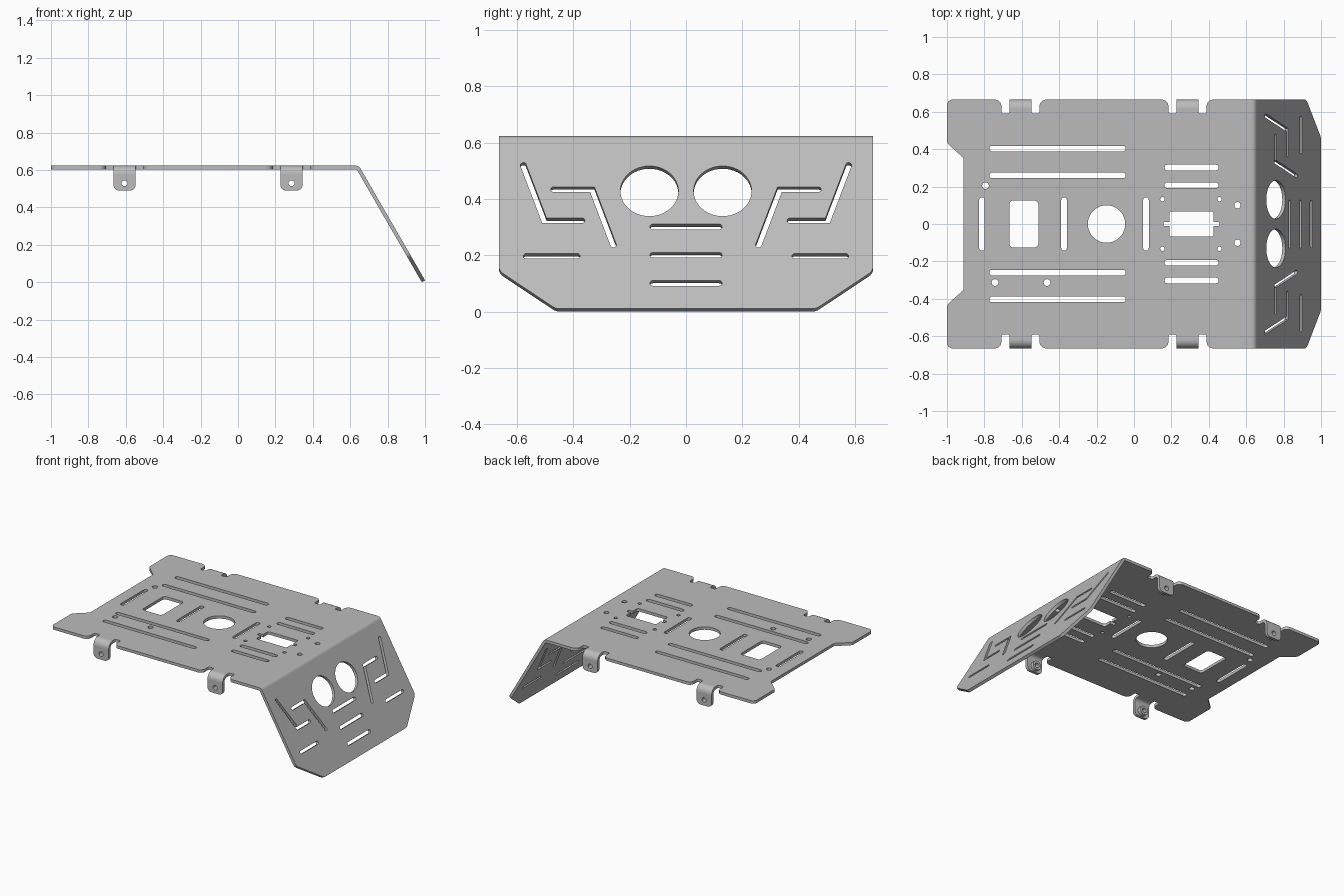
import bpy, bmesh
from math import sin, cos, tan, pi, radians, hypot
from mathutils import Matrix, Vector

cube = bpy.data.objects.get("Cube")
if cube:
    bpy.data.objects.remove(cube)

metal = bpy.data.materials.new("grey metal")
metal.use_nodes = True
GREY = (0.5, 0.5, 0.5, 1)
metal.diffuse_color = GREY
metal.node_tree.nodes["Principled BSDF"].inputs["Base Color"].default_value = GREY

T = 0.02                  # sheet thickness
TOP = 0.623               # deck top height
HALF = 0.665              # half width
SLOPE = radians(60)
BEND = 0.03               # outer radius of main bend
TAB_BEND = 0.045          # outer radius of tab bends
TABS = (-0.607, 0.286)
TAB_HALF, NOTCH_HALF, NOTCH_Y = 0.059, 0.102, 0.591


# ---- 2D shape helpers ----
def arc(c, r, a0, a1, n=8):
    return [(c[0] + r * cos(a0 + (a1 - a0) * i / n),
             c[1] + r * sin(a0 + (a1 - a0) * i / n)) for i in range(n + 1)]


def circle(x, y, r, n=32):
    return arc((x, y), r, 0, 2 * pi, n)[:-1]


def rounded(corners, n=6):
    """Polygon from (x, y, radius) corners, each filleted."""
    out = []
    for i, (x, y, r) in enumerate(corners):
        p = Vector((x, y))
        if r == 0:
            out.append((x, y))
            continue
        a = (Vector(corners[i - 1][:2]) - p).normalized()
        b = (Vector(corners[(i + 1) % len(corners)][:2]) - p).normalized()
        half = a.angle(b) / 2
        c = p + (a + b).normalized() * r / sin(half)
        start = p + a * r / tan(half) - c
        end = p + b * r / tan(half) - c
        sweep = start.angle_signed(end)
        for k in range(n + 1):
            v = Matrix.Rotation(-sweep * k / n, 2) @ start
            out.append(tuple(c + v))
    return out


def box(x0, x1, y0, y1, r):
    return rounded([(x0, y0, r), (x1, y0, r), (x1, y1, r), (x0, y1, r)])


def stroke(path, w):
    """Round-ended slot of width w along a polyline."""
    pts = [Vector(p) for p in path]
    left, right = [], []
    for i, p in enumerate(pts):
        dirs = [(pts[j + 1] - pts[j]).normalized()
                for j in (i - 1, i) if 0 <= j < len(pts) - 1]
        d = sum(dirs, Vector((0, 0))).normalized()
        k = w / 2 / d.dot(dirs[0])
        nrm = Vector((-d.y, d.x)) * k
        ext = Vector((0, 0))
        if i == 0:
            ext = -d * w / 2
        elif i == len(pts) - 1:
            ext = d * w / 2
        left.append(p + nrm + ext)
        right.append(p - nrm + ext)
    r = w * 0.48
    ends = (left[0], left[-1], right[0], right[-1])
    return rounded([(*p, r if p in ends else 0) for p in left + right[::-1]])


# ---- sheet builder: outline with holes, given thickness and placement ----
def frame(u, v, origin):
    u, v = Vector(u), Vector(v)
    m = Matrix((u, v, u.cross(v))).transposed().to_4x4()
    m.translation = origin
    return m


def sheet(name, loops, thick, matrix):
    cu = bpy.data.curves.new(name, "CURVE")
    cu.dimensions = "2D"
    cu.fill_mode = "BOTH"
    cu.extrude = thick / 2
    for loop in loops:
        s = cu.splines.new("POLY")
        s.points.add(len(loop) - 1)
        for p, (x, y) in zip(s.points, loop):
            p.co = (x, y, 0, 1)
        s.use_cyclic_u = True
    tmp = bpy.data.objects.new("tmp", cu)
    bpy.context.collection.objects.link(tmp)
    dg = bpy.context.evaluated_depsgraph_get()
    me = bpy.data.meshes.new_from_object(tmp.evaluated_get(dg))
    bpy.data.objects.remove(tmp)
    bm = bmesh.new()
    bm.from_mesh(me)
    bmesh.ops.remove_doubles(bm, verts=bm.verts, dist=1e-5)
    bmesh.ops.recalc_face_normals(bm, faces=bm.faces)
    bm.transform(matrix)
    bm.to_mesh(me)
    bm.free()
    me.name = name
    me.materials.clear()
    me.materials.append(metal)
    ob = bpy.data.objects.new(name, me)
    bpy.context.collection.objects.link(ob)
    bpy.ops.object.select_all(action="DESELECT")
    ob.select_set(True)
    bpy.context.view_layer.objects.active = ob
    bpy.ops.object.shade_smooth_by_angle(angle=radians(30))
    return ob


def bend_profile(c, r, a0, a1):
    return arc(c, r, a0, a1) + arc(c, r - T, a1, a0)


# ---- deck outline: one edge, then mirrored ----
corner_x = 1 - (TOP - 0.01) / tan(SLOPE)
deck_end = corner_x - BEND * tan(SLOPE / 2)
edge = [(-0.912, 0.353, 0.02), (-1, 0.433, 0.02), (-1, HALF, 0.03)]
for x in TABS:
    stub = HALF - TAB_BEND
    edge += [(x - NOTCH_HALF, HALF, 0.035), (x - NOTCH_HALF, NOTCH_Y, 0.01),
             (x - TAB_HALF, NOTCH_Y, 0.01), (x - TAB_HALF, stub, 0),
             (x + TAB_HALF, stub, 0), (x + TAB_HALF, NOTCH_Y, 0.01),
             (x + NOTCH_HALF, NOTCH_Y, 0.01), (x + NOTCH_HALF, HALF, 0.035)]
edge.append((deck_end, HALF, 0))
loops = [rounded(edge + [(x, -y, r) for x, y, r in reversed(edge)])]

# deck slots, windows and holes
for s in (-1, 1):
    for y in (0.26, 0.403):
        loops.append(stroke([(-0.758, s * y), (-0.06, s * y)], 0.03))
    for y in (0.207, 0.302):
        loops.append(stroke([(0.178, s * y), (0.437, s * y)], 0.03))
    loops += [circle(x, s * 0.133, 0.012, 16) for x in (0.152, 0.457)]
    loops.append(circle(0.553, s * 0.1, 0.017, 20))
for x in (-0.813, -0.374, 0.064):
    loops.append(stroke([(x, -0.127), (x, 0.127)], 0.03))
loops += [circle(x, y, 0.018, 20)
          for x, y in ((-0.794, 0.205), (-0.743, -0.313), (-0.465, -0.313))]
loops.append(box(-0.666, -0.511, -0.125, 0.125, 0.02))
loops.append(circle(-0.147, 0, 0.1, 48))
quarter = [(0.15, 0.012, 0.008), (0.118, 0.012, 0), (0.118, 0.067, 0.012)]
upper = [(0.3075 - x, y, r) for x, y, r in quarter]
upper += [(0.3075 + x, y, r) for x, y, r in reversed(quarter)]
loops.append(rounded(upper + [(x, -y, r) for x, y, r in reversed(upper)]))
sheet("deck_plate", loops, T, Matrix.Translation((0, 0, TOP - T / 2)))

# ---- main bend ----
sheet("main_bend", [bend_profile((deck_end, TOP - BEND), BEND, pi / 2, pi / 2 - SLOPE)],
      2 * HALF, frame((1, 0, 0), (0, 0, 1), (0, 0, 0)))


# ---- sloped panel, laid out by width and height ----
def on_slope(path, s=1):
    return [(s * y, (z - 0.01) / sin(SLOPE)) for y, z in path]


length = (TOP - 0.01) / sin(SLOPE) - BEND * tan(SLOPE / 2)
chamfer = (0.145 - 0.01) / sin(SLOPE)
side = [(0.462, 0, 0.04), (HALF, chamfer, 0.04), (HALF, length, 0)]
loops = [rounded(side + [(-y, v, r) for y, v, r in reversed(side)])]
for z in (0.301, 0.201, 0.101):
    loops.append(stroke(on_slope([(-0.117, z), (0.117, z)]), 0.022))
for s in (-1, 1):
    y, v = on_slope([(0.13, 0.428)], s)[0]
    loops.append(circle(y, v, 0.103, 48))
    for path in ([(0.567, 0.197), (0.387, 0.197)],
                 [(0.578, 0.52), (0.503, 0.323), (0.37, 0.323)],
                 [(0.47, 0.434), (0.333, 0.434), (0.258, 0.237)]):
        loops.append(stroke(on_slope(path, s), 0.021))
normal = Vector((sin(SLOPE), 0, cos(SLOPE)))
sheet("sloped_panel", loops, T,
      frame((0, 1, 0), (-cos(SLOPE), 0, sin(SLOPE)),
            Vector((1, 0, 0.01)) - normal * T / 2))

# ---- mounting tabs with weld nuts, both sides ----
for label, s, turn in (("right", 1, 0), ("left", -1, pi)):
    spin = Matrix.Rotation(turn, 4, "Z")
    for end, tx in zip(("rear", "front"), TABS):
        x, tag = s * tx, f"{label}_{end}"
        sheet(f"tab_bend_{tag}",
              [bend_profile((TAB_BEND - HALF, TOP - TAB_BEND), TAB_BEND, pi / 2, pi)],
              2 * TAB_HALF, spin @ frame((0, 1, 0), (0, 0, 1), (x, 0, 0)))
        low, high = 0.49, TOP - TAB_BEND
        plate = rounded([(-TAB_HALF, low, 0.03), (TAB_HALF, low, 0.03),
                         (TAB_HALF, high, 0), (-TAB_HALF, high, 0)])
        hole = circle(0, 0.529, 0.016, 20)
        sheet(f"tab_{tag}", [plate, hole], T,
              spin @ frame((1, 0, 0), (0, 0, 1), (x, T / 2 - HALF, 0)))
        sheet(f"weld_nut_{tag}", [circle(0, 0.529, 0.032, 24), hole], 0.024,
              spin @ frame((1, 0, 0), (0, 0, 1), (x, T + 0.012 - HALF, 0)))
